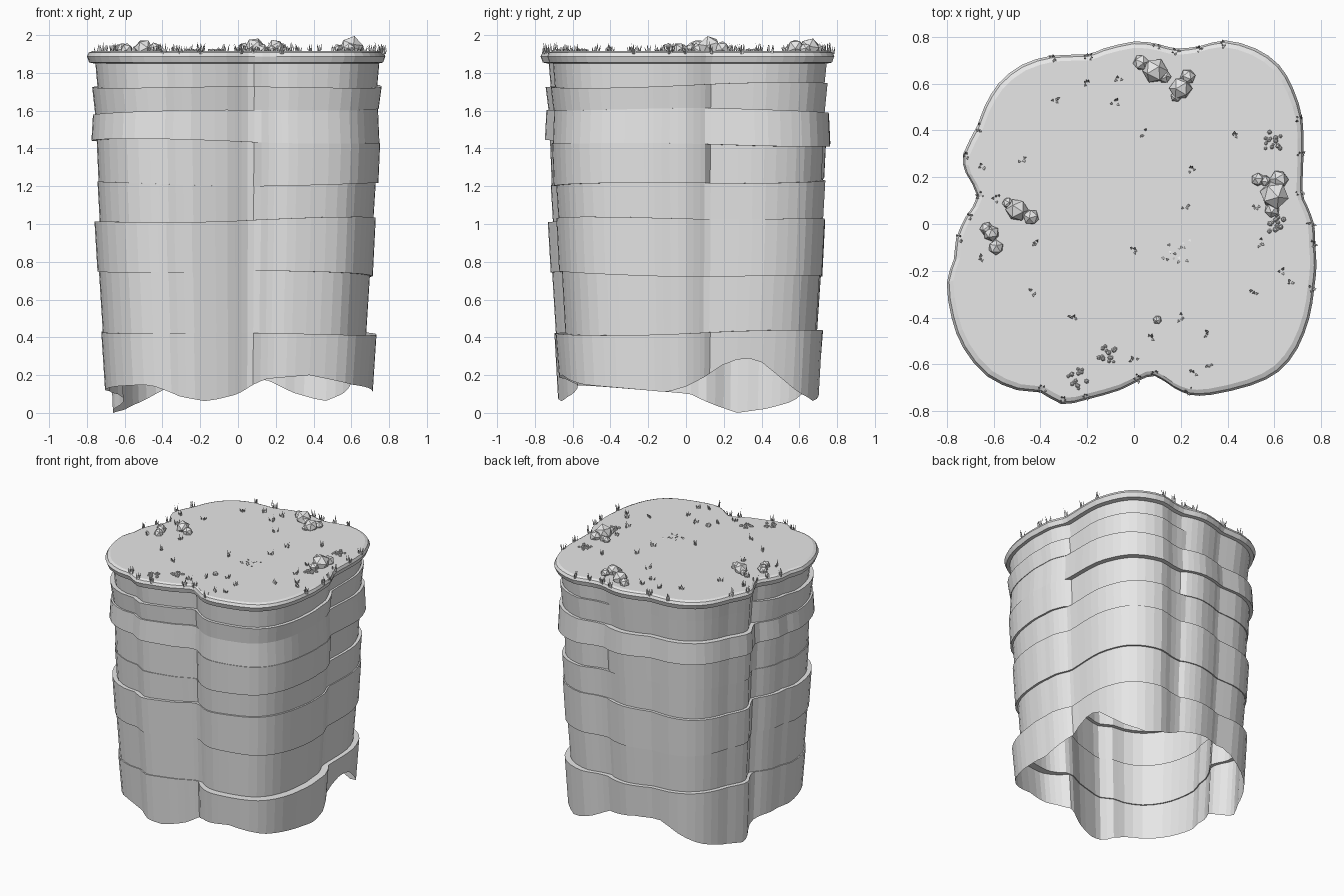
import bpy, bmesh, math, random
from mathutils import Vector, Matrix

random.seed(4)
if "Cube" in bpy.data.objects:
    bpy.data.objects.remove(bpy.data.objects["Cube"], do_unlink=True)

# One plain stone grey for everything
stone = bpy.data.materials.new("stone_grey")
stone.use_nodes = True
GREY = (0.8, 0.8, 0.8, 1)
stone.diffuse_color = GREY
stone.node_tree.nodes["Principled BSDF"].inputs["Base Color"].default_value = GREY

# Plan outline of the plateau, anticlockwise
OUTLINE = [(.77, 0), (.74, .08), (.72, .14), (.725, .3), (.72, .45), (.68, .58), (.62, .68),
           (.52, .75), (.39, .785), (.28, .76), (.18, .75), (.1, .77), (0, .78), (-.13, .75),
           (-.2, .725), (-.35, .72), (-.48, .68), (-.58, .6), (-.64, .5), (-.67, .42),
           (-.73, .3), (-.72, .22), (-.67, .12), (-.72, .03), (-.76, -.06), (-.77, -.15),
           (-.8, -.25), (-.78, -.4), (-.73, -.53), (-.63, -.65), (-.5, -.71), (-.4, -.72),
           (-.31, -.77), (-.2, -.75), (-.06, -.71), (.02, -.67), (.09, -.65), (.17, -.7),
           (.24, -.73), (.33, -.73), (.5, -.69), (.62, -.63), (.7, -.53), (.75, -.4),
           (.77, -.28), (.78, -.18), (.775, -.09)]
TOP = 1.915


def refine(points):
    """Add a smoothly curved midpoint between neighbouring points."""
    pts = [Vector(p) for p in points]
    result = []
    for i, p in enumerate(pts):
        before, after, beyond = pts[i - 1], pts[(i + 1) % len(pts)], pts[(i + 2) % len(pts)]
        result += [p, (p + after) * .5625 - (before + beyond) * .0625]
    return result


EDGE = refine(OUTLINE)
COUNT = len(EDGE)
angles = [math.degrees(math.atan2(p.y, p.x)) % 360 for p in EDGE]


def make_object(name, bm):
    mesh = bpy.data.meshes.new(name)
    bm.to_mesh(mesh)
    bm.free()
    mesh.materials.append(stone)
    obj = bpy.data.objects.new(name, mesh)
    bpy.context.collection.objects.link(obj)


def ring(bm, scales, heights):
    return [bm.verts.new((p.x * s, p.y * s, z)) for p, s, z in zip(EDGE, scales, heights)]


def bridge(bm, upper, lower):
    for i in range(COUNT):
        j = (i + 1) % COUNT
        bm.faces.new((upper[i], lower[i], lower[j], upper[j]))


# Cliff wall: stacked strata, each with its own projection on the four buttresses
NOTCHES = (11, 77, 170, 278)
SEAMS = (1.735, 1.595, 1.43, 1.22, 1.02, .735, .43)
PROJECTION = ((.96, .975, .95, .965, .935, .935, .895, .94),
              (.95, .955, .96, .925, .94, .935, .9, .92),
              (.955, .94, .97, .95, .93, .945, .915, .93),
              (.945, .965, .96, .935, .93, .95, .92, .905))
# How far the foot of each stratum draws in (negative overhangs)
DRAW_IN = (.015, .02, -.01, .012, .015, .02, .025, .025)
# Ragged lower edge: direction in degrees, height
RAGGED = ((0, .14), (10, .2), (20, .28), (30, .29), (37, .21), (46, .11), (56, .06), (66, .1),
          (76, .17), (95, .2), (112, .2), (122, .12), (132, .06), (145, .02), (158, 0), (168, .05),
          (178, .1), (215, .14), (233, .15), (244, .09), (256, .06), (270, .1), (283, .18),
          (300, .2), (318, .15), (352, .11), (360, .14))


def buttress(a):
    return sum(a > n for n in NOTCHES) % 4


def ragged_height(a):
    for (a0, z0), (a1, z1) in zip(RAGGED, RAGGED[1:]):
        if a0 <= a <= a1:
            t = (a - a0) / (a1 - a0)
            return z0 + (z1 - z0) * t


levels = [[1.86] * COUNT]
for k, z in enumerate(SEAMS):
    levels.append([z + .014 * math.sin(math.radians(a) + k * 2)
                   + .007 * math.sin(math.radians(a) * 3 + k) for a in angles])
levels.append([ragged_height(a) for a in angles])

bm = bmesh.new()
previous = None
for k, draw in enumerate(DRAW_IN):
    tops = [PROJECTION[buttress(a)][k] for a in angles]
    upper = ring(bm, tops, levels[k])
    lower = ring(bm, [s - draw for s in tops], levels[k + 1])
    if previous:
        bridge(bm, previous, upper)
    bridge(bm, upper, lower)
    previous = lower
make_object("cliff_wall", bm)

# Plateau cap with a rounded rim
bm = bmesh.new()
rings = [ring(bm, [s] * COUNT, [z] * COUNT) for s, z in
         ((.965, TOP), (.988, 1.907), (1, 1.888), (.985, 1.855), (.94, 1.848))]
bm.faces.new(rings[0])
for a, b in zip(rings, rings[1:]):
    bridge(bm, a, b)
make_object("plateau_cap", bm)


# Boulders, grouped in small clusters
def add_rock(bm, x, y, r, lift=.3):
    spin = Matrix.Rotation(random.uniform(0, 6), 4, 'Z') @ Matrix.Rotation(random.uniform(0, 3), 4, 'X')
    bmesh.ops.create_icosphere(bm, subdivisions=1, radius=r,
                               matrix=Matrix.Translation((x, y, TOP + r * lift)) @ spin)


BOULDERS = ((.03, .69, .036), (.09, .655, .056), (.13, .63, .03), (.2, .58, .05), (.23, .63, .034),
            (.18, .545, .025), (.6, .125, .064), (.62, .19, .042), (.53, .19, .03), (.56, .185, .026),
            (.59, .06, .034), (-.5, .06, .05), (-.44, .03, .036), (-.54, .09, .025),
            (-.61, -.04, .036), (-.59, -.1, .034), (-.63, -.02, .03), (.1, -.41, .02))
bm = bmesh.new()
for x, y, r in BOULDERS:
    add_rock(bm, x, y, r)
make_object("boulders", bm)

# Patches of pebbles
bm = bmesh.new()
for x, y in ((.59, .35), (.6, 0), (-.11, -.56), (-.24, -.66)):
    for i in range(14):
        a, d = random.uniform(0, math.tau), random.uniform(.01, .045)
        add_rock(bm, x + d * math.cos(a), y + d * math.sin(a), random.uniform(.006, .012))
make_object("pebbles", bm)


# Grass tufts: tapered blades leaning outward
def add_tuft(bm, x, y, z, height, count):
    for i in range(count):
        a = random.uniform(0, math.tau)
        out = Vector((math.cos(a), math.sin(a), 0))
        side = Vector((-out.y, out.x, 0)) * .006
        base = Vector((x, y, z)) + out * random.uniform(.002, .014)
        tip = base + out * .012 + Vector((0, 0, height * random.uniform(.5, 1.1)))
        foot = [bm.verts.new(p) for p in (base - side, base + side, base + out * .007)]
        point = bm.verts.new(tip)
        for j in range(3):
            bm.faces.new((foot[j], foot[(j + 1) % 3], point))


TUFTS = ((-.2, .6), (-.07, .62), (-.08, .52), (-.34, .53), (.04, .39), (.43, .38), (.24, .23),
         (.22, .08), (-.48, .28), (-.65, .25), (-.59, .11), (-.42, -.08), (-.43, -.29), (0, -.11),
         (-.65, -.15), (-.26, -.4), (.2, -.4), (.51, -.3), (.54, -.08), (.63, -.2), (.67, -.25),
         (.07, -.49), (0, -.58), (.32, -.6), (.25, -.64), (.32, -.47), (.52, .08))
bm = bmesh.new()
for x, y in TUFTS:
    add_tuft(bm, x, y, TOP, .04, 4)
make_object("meadow_grass", bm)

# Taller tufts growing along the rim
RIM_SPOTS = (0, 2, 3, 4, 8, 9, 10, 11, 14, 15, 19, 20, 22, 23, 24, 31, 32, 33, 35, 36, 38, 44, 46)
bm = bmesh.new()
for i in RIM_SPOTS:
    x, y = OUTLINE[i]
    add_tuft(bm, x * .985, y * .985, 1.9, .06, 6)
make_object("rim_grass", bm)

# Tiny sprouts in the middle of the plateau
bm = bmesh.new()
for i in range(14):
    add_tuft(bm, random.uniform(.1, .24), random.uniform(-.2, -.03), TOP, .012, 1)
make_object("sprouts", bm)
